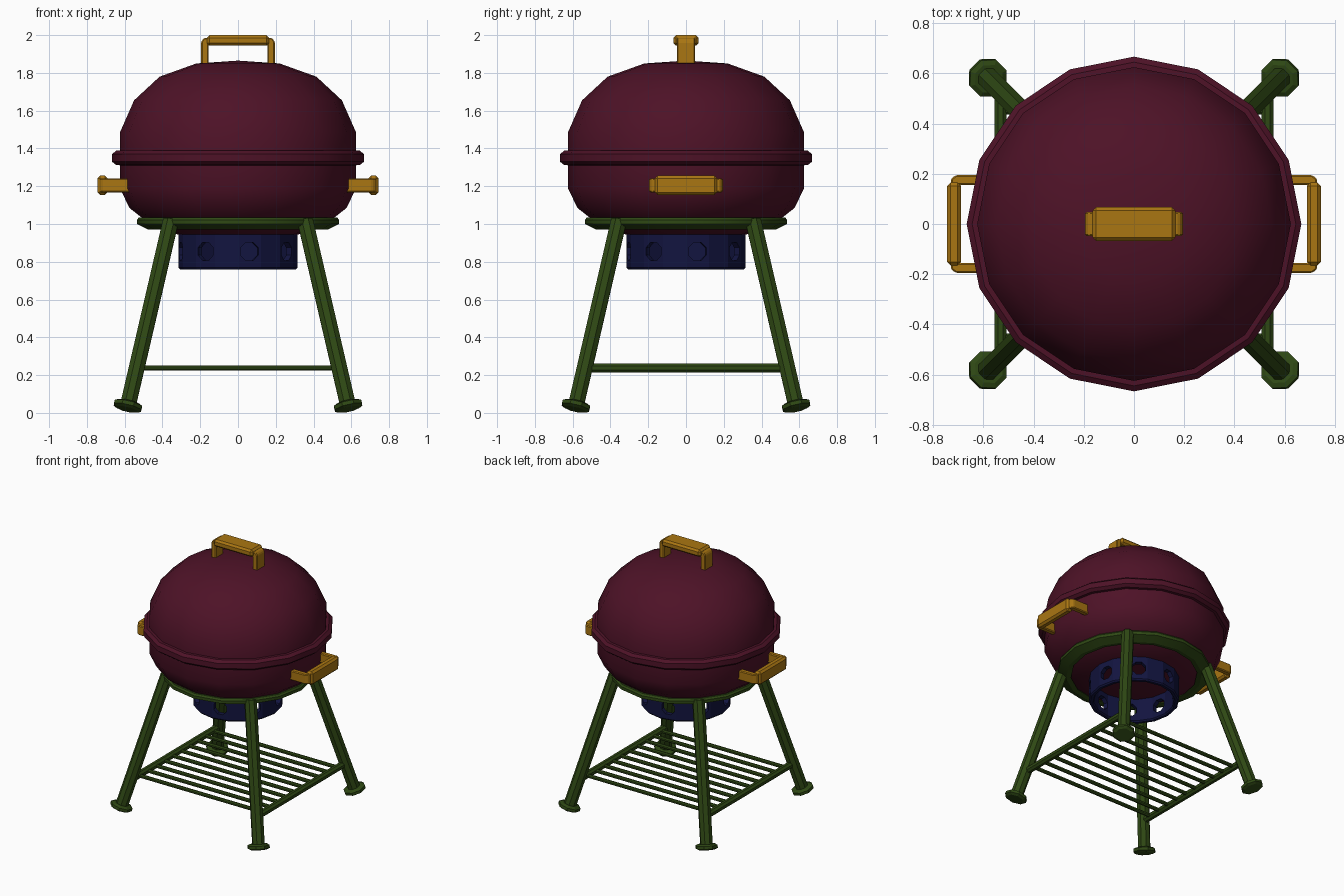
import bpy, bmesh
from math import sin, cos, pi, radians
from mathutils import Vector, Matrix

if "Cube" in bpy.data.objects:
    bpy.data.objects.remove(bpy.data.objects["Cube"])


def material(name, rgb):
    m = bpy.data.materials.new(name)
    m.diffuse_color = (*rgb, 1)
    m.use_nodes = True
    m.node_tree.nodes["Principled BSDF"].inputs["Base Color"].default_value = m.diffuse_color
    return m


MAROON = material("maroon_enamel", (0.075, 0.006, 0.02))
GREEN = material("green_frame", (0.028, 0.065, 0.007))
BLUE = material("blue_catcher", (0.006, 0.007, 0.05))
AMBER = material("amber_handle", (0.40, 0.18, 0.006))


def finish(name, bm, mat, matrix=None):
    bmesh.ops.remove_doubles(bm, verts=bm.verts, dist=1e-5)
    bmesh.ops.recalc_face_normals(bm, faces=bm.faces)
    if matrix:
        bm.transform(matrix)
    me = bpy.data.meshes.new(name)
    bm.to_mesh(me)
    bm.free()
    ob = bpy.data.objects.new(name, me)
    bpy.context.collection.objects.link(ob)
    me.materials.append(mat)
    return ob


def lathe(name, profile, mat, sides=16, closed=False, matrix=None):
    """Spin an (r, z) profile about z."""
    bm = bmesh.new()
    rings = [[bm.verts.new((r * cos(2 * pi * i / sides), r * sin(2 * pi * i / sides), z))
              for i in range(sides)] for r, z in profile]
    pairs = list(zip(rings, rings[1:])) + ([(rings[-1], rings[0])] if closed else [])
    for a, b in pairs:
        for i in range(sides):
            j = (i + 1) % sides
            bm.faces.new((a[i], a[j], b[j], b[i]))
    bmesh.ops.dissolve_degenerate(bm, dist=1e-5, edges=bm.edges)
    return finish(name, bm, mat, matrix)


def along(a, b):
    """Matrix placing local z along a to b, origin at a."""
    a, b = Vector(a), Vector(b)
    return Matrix.Translation(a) @ (b - a).to_track_quat('Z', 'Y').to_matrix().to_4x4()


def rod(name, a, b, r, mat, sides=8):
    length = (Vector(b) - Vector(a)).length
    return lathe(name, [(0, 0), (r, 0), (r, length), (0, length)], mat, sides,
                 matrix=along(a, b) @ Matrix.Rotation(pi / sides, 4, 'Z'))


def handle(name, matrix, h, arm_w, grip_w):
    """Bracket with a chunky grip: x along, y across, z outwards."""
    bm = bmesh.new()
    half = [(0.155, h - 0.05), (0.155, 0), (0.195, 0), (0.195, h - 0.035), (0.18, h - 0.015)]
    outline = half + [(-x, z) for x, z in reversed(half)]
    face = bm.faces.new([bm.verts.new((x, -arm_w, z)) for x, z in outline])
    ext = bmesh.ops.extrude_face_region(bm, geom=[face])["geom"]
    bmesh.ops.translate(bm, vec=(0, 2 * arm_w, 0),
                        verts=[v for v in ext if isinstance(v, bmesh.types.BMVert)])
    bracket = finish(name + "_bracket", bm, AMBER, matrix)
    bm = bmesh.new()
    bmesh.ops.create_cube(bm, size=1, matrix=Matrix.Translation((0, 0, h - 0.0275))
                          @ Matrix.Diagonal((0.33, 2 * grip_w, 0.055, 1)))
    grip = finish(name + "_grip", bm, AMBER, matrix)
    for ob, w in ((bracket, 0.006), (grip, 0.014)):
        b = ob.modifiers.new("bevel", 'BEVEL')
        b.width, b.segments = w, 1


# Kettle: lid, rim and bowl
lathe("lid", [(0, 1.865), (0.22, 1.85), (0.415, 1.78), (0.55, 1.655), (0.625, 1.485),
              (0.625, 1.35)], MAROON)
lathe("rim", [(0.61, 1.39), (0.645, 1.388), (0.667, 1.37), (0.667, 1.33), (0.645, 1.312),
              (0.61, 1.31)], MAROON, closed=True)
lathe("bowl", [(0.625, 1.35), (0.625, 1.19), (0.575, 1.085), (0.46, 0.995), (0.32, 0.945),
               (0.16, 0.925), (0, 0.92)], MAROON)

# Support ring under the bowl
lathe("support_ring", [(0.49, 1.035), (0.525, 1.035), (0.535, 1.022), (0.535, 1.0),
                       (0.475, 0.97), (0.44, 0.975)], GREEN, closed=True)

# Ash catcher: open tube with eight vent holes
catcher = lathe("ash_catcher", [(0.315, 0.955), (0.315, 0.77), (0.307, 0.76), (0.288, 0.76),
                                (0.28, 0.77), (0.28, 0.955)], BLUE, closed=True)
bm = bmesh.new()
for k in range(8):
    a = radians(11.25 + 45 * k)
    d = Vector((cos(a), sin(a), 0))
    bmesh.ops.create_cone(bm, cap_ends=True, segments=8, radius1=0.052, radius2=0.052, depth=0.14,
                          matrix=along(d * 0.3 + Vector((0, 0, 0.855)), d + Vector((0, 0, 0.855)))
                          @ Matrix.Rotation(pi / 8, 4, 'Z'))
cutter = finish("vent_cutter", bm, BLUE)
cutter.hide_render = True
cutter.hide_set(True)
cut = catcher.modifiers.new("vents", 'BOOLEAN')
cut.object, cut.operation, cut.solver = cutter, 'DIFFERENCE', 'EXACT'

# Splayed legs with feet
for sx, side in ((-1, "left"), (1, "right")):
    for sy, end in ((-1, "front"), (1, "back")):
        top, foot = (0.355 * sx, 0.355 * sy, 1.02), (0.583 * sx, 0.583 * sy, 0.0375)
        rod(f"{end}_{side}_leg", foot, top, 0.045, GREEN)
        lathe(f"{end}_{side}_foot", [(0, -0.02), (0.06, -0.02), (0.08, -0.01), (0.08, 0.01),
                                     (0.06, 0.02), (0, 0.02)], GREEN, 8,
              matrix=along(foot, top) @ Matrix.Rotation(pi / 8, 4, 'Z'))
    # Shelf side bar
    rod(f"{side}_shelf_bar", (0.533 * sx, -0.535, 0.237), (0.533 * sx, 0.535, 0.237), 0.026, GREEN)

# Shelf slats
for i in range(10):
    y = -0.45 + 0.1 * i
    rod(f"shelf_slat_{i + 1}", (-0.533, y, 0.237), (0.533, y, 0.237), 0.014, GREEN)

# Handles: one on the lid, one each side of the bowl
handle("lid_handle", Matrix.Translation((0, 0, 1.83)), 0.17, 0.048, 0.067)
for s, side in ((1, "right"), (-1, "left")):
    handle(f"{side}_handle", Matrix.Translation((0.565 * s, 0, 1.205))
           @ Matrix(((0, 0, s, 0), (s, 0, 0, 0), (0, 1, 0, 0), (0, 0, 0, 1))), 0.18, 0.037, 0.051)

# Smooth the round kettle, keep the rest faceted
bpy.ops.object.select_all(action='DESELECT')
for ob in bpy.data.objects:
    if ob.name in ("lid", "bowl", "rim", "support_ring"):
        ob.select_set(True)
        bpy.context.view_layer.objects.active = ob
bpy.ops.object.shade_smooth_by_angle(angle=radians(32))
